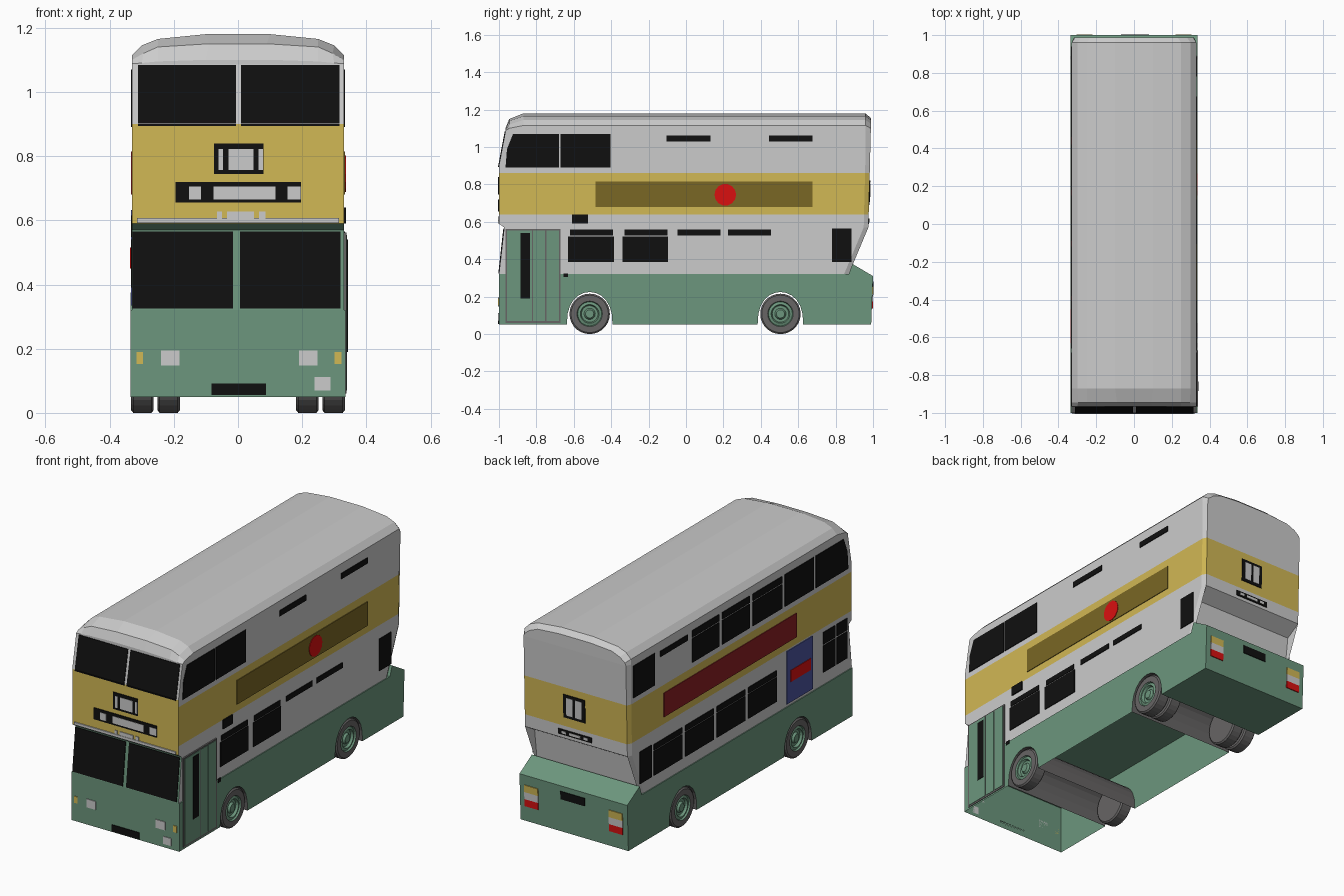
import bpy, bmesh, math
from mathutils import Vector

cube = bpy.data.objects.get("Cube")
if cube:
    bpy.data.objects.remove(cube)


def colour(name, r, g, b):
    m = bpy.data.materials.new(name)
    m.diffuse_color = (r, g, b, 1)
    m.use_nodes = True
    m.node_tree.nodes["Principled BSDF"].inputs["Base Color"].default_value = (r, g, b, 1)
    return m


WHITE = colour("off white", .6, .6, .6)
GREEN = colour("sage green", .15, .305, .205)
YELLOW = colour("mustard yellow", .64, .48, .09)
OLIVE = colour("dark olive", .195, .136, .018)
BLACK = colour("glass black", .005, .005, .005)
RED = colour("bright red", .7, .005, .005)
MAROON = colour("maroon", .26, .014, .017)
BLUE = colour("navy blue", .07, .09, .35)
GREY = colour("tyre grey", .135, .13, .13)


def finish(bm, name, mats):
    bmesh.ops.recalc_face_normals(bm, faces=bm.faces)
    me = bpy.data.meshes.new(name)
    bm.to_mesh(me)
    bm.free()
    for m in mats:
        me.materials.append(m)
    ob = bpy.data.objects.new(name, me)
    bpy.context.collection.objects.link(ob)
    return ob


def interp(table, z):
    for (z0, y0), (z1, y1) in zip(table, table[1:]):
        if z <= z1:
            return y0 + (y1 - y0) * max(0, z - z0) / (z1 - z0)
    return table[-1][1]


FRONT = [(.05, -1), (.32, -1), (.57, -.972), (.59, -1), (.9, -1), (1.085, -.965)]
REAR = [(.05, .99), (.31, 1), (.32, .87), (.57, .975), (1.085, .988)]
LEVELS = [.32, .57, .59, .64, .86, .9, 1.085]
HALF = .33

# Upper body: rings along the length, joined into a shell with both ends closed
ROOF = [(.33, 1.115), (.3, 1.145), (.25, 1.165), (.1, 1.18)]
ROOF_MID = [(.33, 1.1), (.295, 1.12), (.25, 1.14), (.09, 1.15)]
ROOF_LOW = [(.33, 1.088), (.3, 1.09), (.25, 1.095), (.1, 1.1)]
ROOF_END = [(.312, 1.1), (.28, 1.125), (.23, 1.145), (.1, 1.155)]


def ring(bm, roof, y_at, x=HALF):
    half = [(x, z) for z in LEVELS] + roof
    pts = [(-a, z) for a, z in half] + [(a, z) for a, z in reversed(half)]
    return [bm.verts.new((a, y_at(z), z)) for a, z in pts]


bm = bmesh.new()
rings = [
    ring(bm, ROOF_LOW, lambda z: interp(FRONT, z)),
    ring(bm, ROOF_MID, lambda z: -.945),
    ring(bm, ROOF, lambda z: -.87),
    ring(bm, ROOF, lambda z: min(.96, interp(REAR, z) - .025)),
    ring(bm, ROOF_END, lambda z: interp(REAR, z), .318)]
n = len(rings[0])
for a, b in zip(rings, rings[1:]):
    for i in range(n - 1):
        f = bm.faces.new((a[i], a[i + 1], b[i + 1], b[i]))
        z = f.calc_center_median().z
        f.material_index = 2 if .64 < z < .86 and abs(f.calc_center_median().x) > .3 else 0
slope = None
for end, r in (("front", rings[0]), ("rear", rings[-1])):
    for i in range(n // 2 - 1):
        f = bm.faces.new((r[i], r[i + 1], r[n - 2 - i], r[n - 1 - i]))
        z = f.calc_center_median().z
        if end == "front":
            f.material_index = 1 if z < .59 else 2 if z < .9 else 0
        else:
            f.material_index = 2 if .64 < z < .86 else 0
            slope = slope or f
# Recessed panel under the rear overhang
bmesh.ops.inset_individual(bm, faces=[slope], thickness=.015)
for v in slope.verts:
    v.co.y, v.co.z = (.89, .52) if v.co.z > .45 else (.868, .345)
finish(bm, "upper_body", [WHITE, GREEN, YELLOW])

# Lower body: side outline with wheel arches, drawn across the width
AXLES = (-.515, .505)
outline = [(-1, .05), (-1, .32), (.87, .32), (.89, .375), (1, .31), (.99, .05)]
for c in reversed(AXLES):
    for k in range(13):
        t = math.pi * k / 12
        outline.append((c + .122 * math.cos(t), .05 + .175 * math.sin(t) ** .8 if 0 < k < 12 else .05))
bm = bmesh.new()
sides = [[bm.verts.new((x, y, z)) for y, z in outline] for x in (-.335, .335)]
for s in sides:
    bm.faces.new(s)
for i in range(len(outline)):
    j = (i + 1) % len(outline)
    f = bm.faces.new((sides[0][i], sides[0][j], sides[1][j], sides[1][i]))
    f.material_index = 1 if i >= 6 and outline[i][1] + outline[j][1] > .11 else 0
bmesh.ops.recalc_face_normals(bm, faces=bm.faces)
# The underside is open ahead of the rear axle
open_floor = [f for f in bm.faces if len(f.verts) == 4 and f.calc_center_median().z < .051
              and f.calc_center_median().y < AXLES[1]]
bmesh.ops.delete(bm, geom=open_floor, context="FACES")
finish(bm, "lower_body", [GREEN, GREY])

# Wheels: turned profile of (offset, radius), tyre first and then the hub
PROFILE = [(-.035, 0), (-.035, .1), (-.028, .108), (.028, .108), (.035, .1), (.035, .068),
           (.026, .064), (.031, .05), (.018, .044), (.018, .03), (.03, .022), (.03, 0)]


def wheel(name, x, y):
    bm = bmesh.new()
    s = 1 if x > 0 else -1
    vs = [bm.verts.new((x + s * o, y, .108 + r)) for o, r in PROFILE]
    edges = [bm.edges.new(p) for p in zip(vs, vs[1:])]
    bmesh.ops.spin(bm, geom=vs + edges, cent=(x, y, .108), axis=(1, 0, 0),
                   angle=math.tau, steps=28, use_duplicate=False)
    bmesh.ops.remove_doubles(bm, verts=bm.verts, dist=.0005)
    for f in bm.faces:
        c = f.calc_center_median()
        r = math.hypot(c.y - y, c.z - .108)
        if s * (c.x - x) > .01 and (r < .03 or .034 < r < .068):
            f.material_index = 1
    finish(bm, name, [GREY, GREEN])


for side, s in (("left", 1), ("right", -1)):
    wheel("front_wheel_" + side, s * .298, AXLES[0])
    wheel("rear_outer_wheel_" + side, s * .298, AXLES[1])
    wheel("rear_inner_wheel_" + side, s * .216, AXLES[1])

# Thin plates that follow one side of the body
PLACE = {
    "left": lambda a, z, d: (HALF + d, a, z),
    "right": lambda a, z, d: (-HALF - d, a, z),
    "front": lambda a, z, d: (a, interp(FRONT, z) - d, z),
    "rear": lambda a, z, d: (a, interp(REAR, z) + d, z)}


def plates(name, mat, side, shapes, top=.004, base=0.0):
    bm = bmesh.new()
    for p in shapes:
        if not isinstance(p, list):
            a0, a1, z0, z1 = p
            p = [(a0, z0), (a1, z0), (a1, z1), (a0, z1)]
        lo, hi = ([bm.verts.new(PLACE[side](a, z, d)) for a, z in p] for d in (base, top))
        bm.faces.new(lo)
        bm.faces.new(hi)
        for i in range(len(p)):
            j = (i + 1) % len(p)
            bm.faces.new((lo[i], lo[j], hi[j], hi[i]))
    finish(bm, name, [mat])


def row(spans, z0, z1):
    return [(a, b, z0, z1) for a, b in spans]


# Front
plates("upper_front_windows", BLACK, "front", row([(-.312, -.006), (.01, .316)], .902, 1.084))
plates("upper_front_window_feet", BLACK, "front", row([(-.312, -.006), (.01, .316)], .894, .9))
plates("windscreen", BLACK, "front", row([(-.328, -.015), (.006, .32)], .325, .565))
plates("front_ledge", WHITE, "front", [(-.315, .315, .592, .607)], .006)
plates("route_boxes", BLACK, "front", [(-.075, .08, .745, .84), (-.195, .197, .655, .72)])
plates("route_blinds", WHITE, "front",
       row([(-.06, -.046), (-.03, .048), (.064, .078)], .757, .822)
       + row([(-.153, -.115), (-.076, .117), (.155, .197)], .665, .705), .006)
plates("front_small_plates", WHITE, "front", row([(-.066, -.05), (-.034, .05), (.066, .085)], .607, .628))
plates("headlights", WHITE, "front", [(-.24, -.182, .148, .195), (.19, .248, .148, .195), (.238, .288, .07, .112)])
plates("front_indicators", YELLOW, "front", row([(-.317, -.296), (.3, .322)], .153, .19))
plates("front_number_plate", BLACK, "front", [(-.083, .088, .055, .092)])

# Rear
plates("rear_route_box", BLACK, "rear", [(-.06, .075, .69, .82)])
plates("rear_route_blinds", WHITE, "rear", row([(-.04, 0), (.015, .055)], .705, .805), .006)
plates("rear_vent", BLACK, "rear", [(-.1, .11, .588, .618)])
plates("rear_vent_labels", WHITE, "rear", row([(-.075, -.05), (-.03, .04), (.06, .085)], .596, .61), .006)
plates("rear_number_plate", BLACK, "rear", [(-.07, .08, .235, .28)])
for name, mat, z in (("amber", YELLOW, .215), ("clear", WHITE, .175), ("brake", RED, .135)):
    plates("rear_lights_" + name, mat, "rear", row([(-.305, -.22), (.22, .305)], z, z + .04), .005)

# Door side
CORNER = [(-.965, .89), (-.68, .89), (-.68, 1.07), (-.925, 1.07), (-.957, .99)]
plates("left_upper_windows", BLACK, "left", [CORNER, (-.67, -.405, .89, 1.07)])
plates("left_upper_vents", BLACK, "left", row([(-.105, .13), (.445, .675)], 1.03, 1.062))
plates("left_lower_windows", BLACK, "left",
       row([(-.63, -.385), (-.34, -.095)], .385, .522) + [(.78, .885, .385, .565)])
plates("left_window_vents", BLACK, "left",
       row([(-.62, -.39), (-.33, -.1), (-.045, .185), (.225, .455)], .528, .558))
plates("left_side_display", BLACK, "left", [(-.61, -.525, .59, .64), (-.655, -.63, .305, .325)], .007)
plates("left_advert_panel", OLIVE, "left", [(-.485, .675, .68, .815)])
disc = [(.21 + .058 * math.cos(math.tau * k / 14), .745 + .058 * math.sin(math.tau * k / 14)) for k in range(14)]
plates("left_advert_disc", RED, "left", [disc], .007)
plates("door_frame", GREY, "left", [(-.965, -.67, .06, .562)], .008)
plates("door_leaves", GREEN, "left",
       row([(-.957, -.824), (-.817, -.753), (-.747, -.68)], .07, .555), .01, .006)
plates("door_glass", BLACK, "left", [(-.885, -.835, .19, .54)], .012, .008)

# Driver side
BAYS = [(-.09, .15), (.18, .42), (-.38, -.12)]
plates("right_upper_windows", BLACK, "right",
       [CORNER, (-.66, -.405, .89, 1.07), (.75, .94, .89, 1.07)] + row(BAYS, .89, 1.025))
plates("right_upper_vents", BLACK, "right", row(BAYS, 1.032, 1.07) + [(.46, .7, 1.03, 1.062)])
LOWER = [(.51, .76), (.23, .48), (-.05, .2), (-.33, -.08)]
plates("right_lower_windows", BLACK, "right",
       row(LOWER, .385, .522) + [(.78, .885, .385, .565)] + row([(-.85, -.745), (-.955, -.865)], .39, .54))
plates("right_window_vents", BLACK, "right",
       row(LOWER, .528, .56) + row([(-.85, -.745), (-.955, -.865)], .548, .615))
plates("right_advert_panel", MAROON, "right", [(-.51, .67, .68, .815)])
plates("right_poster", BLUE, "right", [(-.65, -.42, .335, .632)])
plates("right_poster_band", RED, "right", [(-.63, -.45, .45, .515)], .007)
